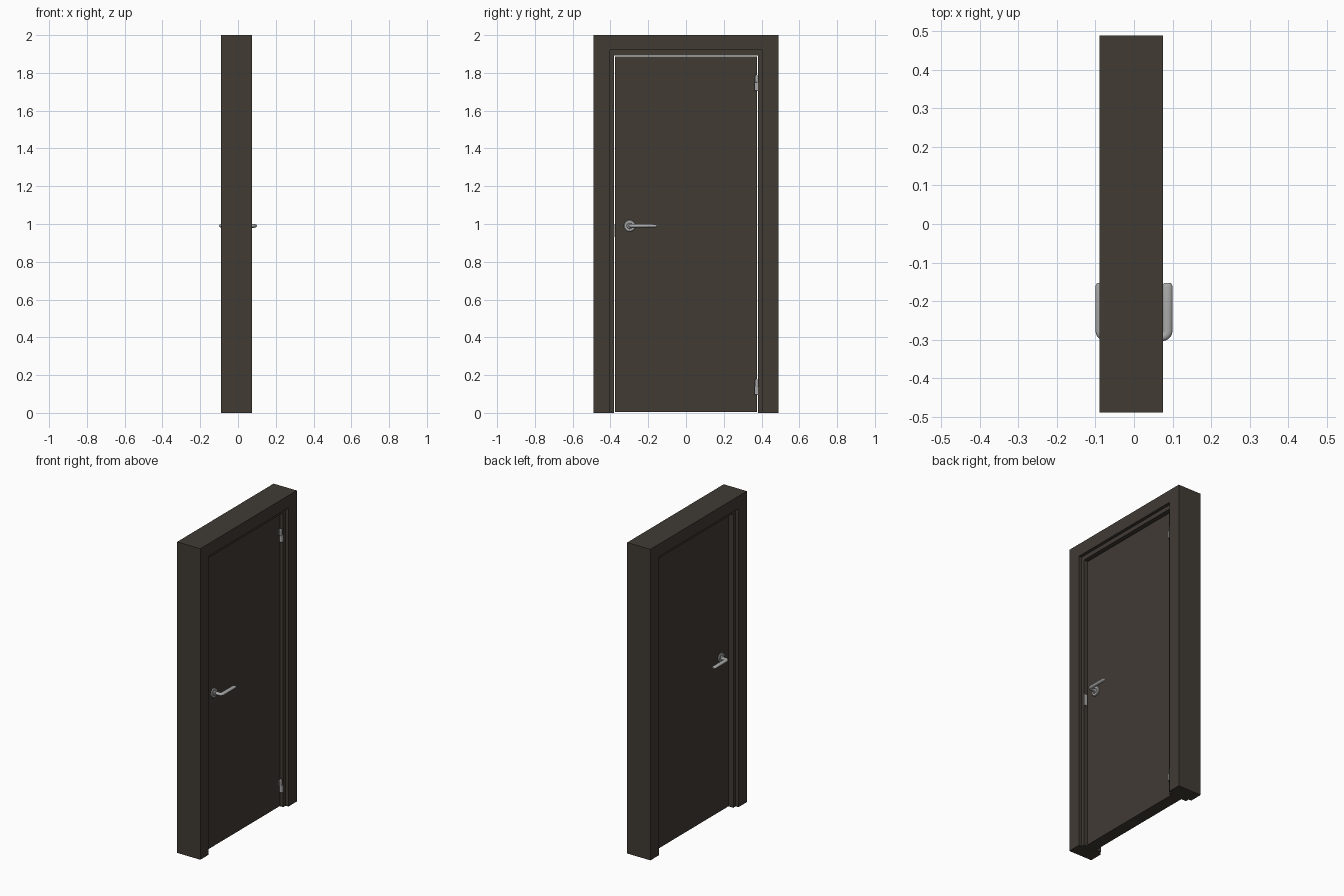
import bpy, bmesh, math
from mathutils import Vector, Matrix

if "Cube" in bpy.data.objects:
    bpy.data.objects.remove(bpy.data.objects["Cube"])


def material(name, rgb):
    m = bpy.data.materials.new(name)
    m.diffuse_color = (*rgb, 1)
    m.use_nodes = True
    m.node_tree.nodes["Principled BSDF"].inputs["Base Color"].default_value = m.diffuse_color
    return m


WOOD = material("dark brown wood", (0.052, 0.043, 0.034))
METAL = material("satin grey metal", (0.40, 0.40, 0.40))
DOOR_FRONT, DOOR_BACK = 0.035, -0.04


def finish(bm, name, mat, smooth=False):
    bmesh.ops.recalc_face_normals(bm, faces=bm.faces)
    me = bpy.data.meshes.new(name)
    bm.to_mesh(me)
    bm.free()
    me.materials.append(mat)
    ob = bpy.data.objects.new(name, me)
    bpy.context.collection.objects.link(ob)
    if smooth:
        bpy.ops.object.select_all(action='DESELECT')
        ob.select_set(True)
        bpy.context.view_layer.objects.active = ob
        bpy.ops.object.shade_smooth_by_angle(angle=math.radians(40))
    return ob


def box(name, lo, hi, mat):
    lo, hi = Vector(lo), Vector(hi)
    bm = bmesh.new()
    bmesh.ops.create_cube(bm, size=1, matrix=Matrix.Translation((lo + hi) / 2)
                          @ Matrix.Diagonal((*(hi - lo), 1)))
    return finish(bm, name, mat)


def loft(bm, rings):
    """Skin a list of closed vertex rings and cap both ends."""
    vs = [[bm.verts.new(p) for p in r] for r in rings]
    for a, b in zip(vs, vs[1:]):
        for i in range(len(a)):
            j = (i + 1) % len(a)
            bm.faces.new((a[i], a[j], b[j], b[i]))
    bm.faces.new(vs[0])
    bm.faces.new(vs[-1])


def turned(name, centre, axis, profile, n=24):
    """Lathe a (distance, radius) profile along an axis."""
    axis = Vector(axis)
    u = axis.orthogonal().normalized()
    v = axis.cross(u)
    bm = bmesh.new()
    loft(bm, [[Vector(centre) + axis * d
               + r * (u * math.cos(2 * math.pi * k / n) + v * math.sin(2 * math.pi * k / n))
               for k in range(n)] for d, r in profile])
    return finish(bm, name, METAL, True)


# Frame: stepped rebate profile (x, half width, top height) swept over the opening
profile = [(-.09, .49, 2), (.075, .49, 2), (.075, .405, 1.92), (.055, .405, 1.92),
           (.055, .381, 1.893), (-.07, .381, 1.893), (-.07, .405, 1.92), (-.09, .405, 1.92)]
bm = bmesh.new()
loft(bm, [[(x, s * h, t * up) for x, h, t in profile]
          for s, up in ((-1, 0), (-1, 1), (1, 1), (1, 0))])
finish(bm, "door_frame", WOOD)

# Door leaf
box("door_leaf", (DOOR_BACK, -.376, .004), (DOOR_FRONT, .376, 1.886), WOOD)


# Lever handles on both faces
def handle(name, s, face):
    y, z = -.293, .99
    turned(name + "_rosette", (face, y - .005, z), (s, 0, 0),
           [(-.002, .031), (.006, .031), (.009, .028), (.0095, .016), (.016, .014), (.017, .010)])
    # path points: x, y, tangent angle, half width in plan, half height
    path = [(abs(face), y, 0, .011, .010), (.072, y, 0, .011, .010)]
    for k in range(1, 7):
        a = math.pi / 2 * k / 6
        path.append((.072 + .015 * math.sin(a), y + .015 * (1 - math.cos(a)), a,
                     .011 + .002 * k / 6, .010))
    path += [(.087, -.22, math.pi / 2, .013, .0095), (.087, -.163, math.pi / 2, .013, .0085),
             (.087, -.157, math.pi / 2, .0115, .007), (.087, -.153, math.pi / 2, .008, .004)]
    n = 20
    rings = []
    for px, py, a, w, h in path:
        nx, ny = -math.sin(a), math.cos(a)
        rings.append([(s * (px + nx * w * math.cos(t)), py + ny * w * math.cos(t),
                       z + h * math.sin(t))
                      for t in (2 * math.pi * k / n for k in range(n))])
    bm = bmesh.new()
    loft(bm, rings)
    finish(bm, name + "_lever", METAL, True)


handle("front_handle", 1, DOOR_FRONT)
handle("back_handle", -1, DOOR_BACK)

# Hinges: wide lower knuckle, slimmer upper knuckle, thin leaves
for name, z in (("lower", .095), ("upper", 1.705)):
    turned(name + "_hinge_knuckle", (.045, .372, z), (0, 0, 1),
           [(0, .006), (.003, .009), (.045, .009), (.0455, .0065), (.078, .0065),
            (.084, .005), (.087, .002)], 16)
    box(name + "_hinge_frame_leaf", (.03, .377, z), (.054, .3815, z + .045), METAL)
    box(name + "_hinge_door_leaf", (.03, .364, z + .046), (.042, .374, z + .08), METAL)

# Strike plate on the latch side of the frame
box("strike_plate", (.034, -.3815, .93), (.054, -.378, 1.0), METAL)
